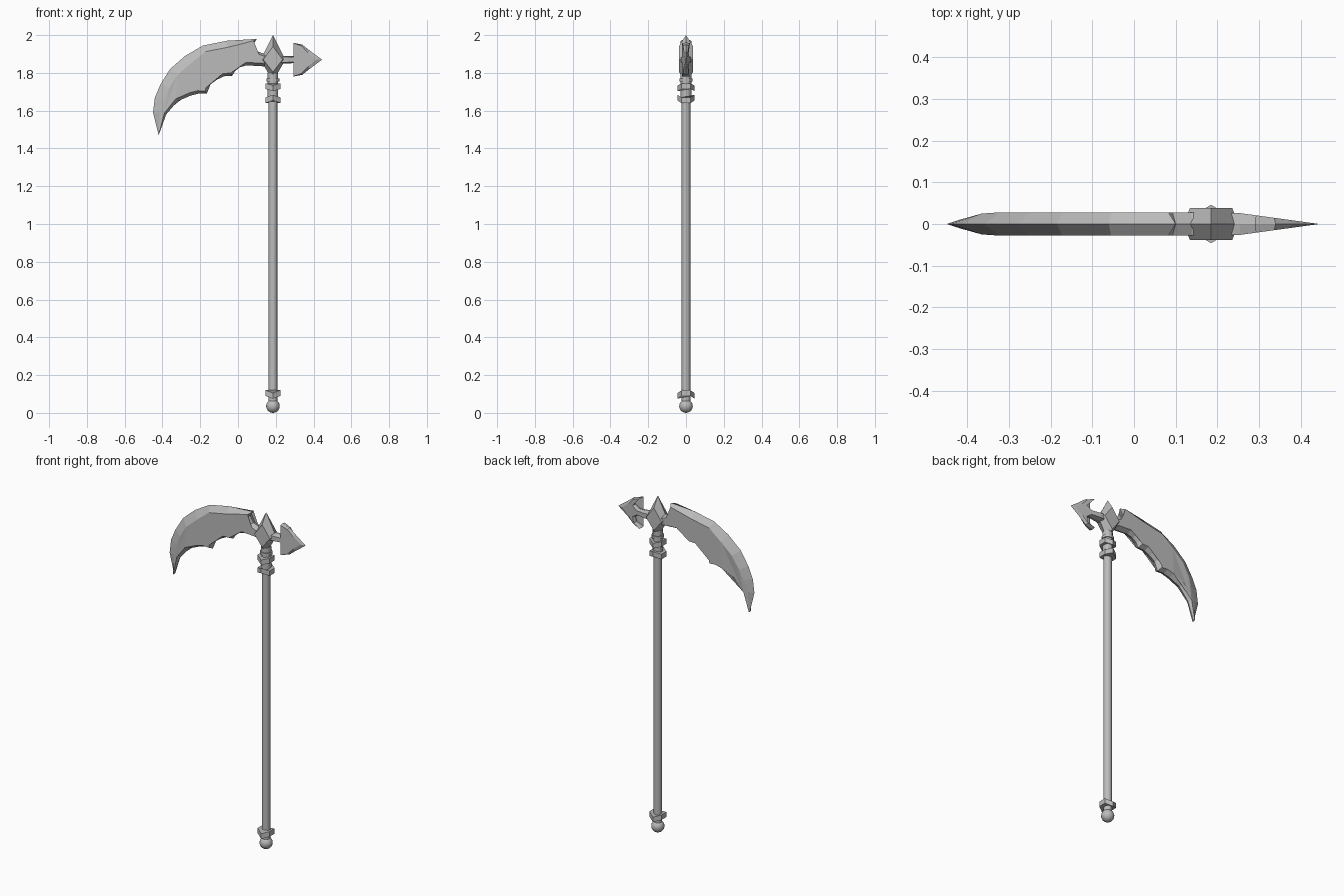
import bpy
import bmesh
import math
from mathutils import Vector

cube = bpy.data.objects.get("Cube")
if cube:
    bpy.data.objects.remove(cube, do_unlink=True)

steel = bpy.data.materials.new("grey_steel")
steel.use_nodes = True
GREY = (0.5, 0.5, 0.5, 1)
steel.diffuse_color = GREY
steel.node_tree.nodes["Principled BSDF"].inputs["Base Color"].default_value = GREY

AXIS = 0.185     # x of the pole
MID = 1.87       # height of the head centre


def finish(obj, name):
    obj.name = name
    obj.data.materials.clear()
    obj.data.materials.append(steel)
    return obj


def wedge_plate(name, groups, thickness):
    """Plate with a sharp rim at y = 0 and flat cheeks inset by each group's width."""
    rim, widths = [], []
    for width, points in groups:
        rim += [Vector(p) for p in points]
        widths += [width] * len(points)
    n = len(rim)
    area = sum(rim[i - 1].x * rim[i].y - rim[i].x * rim[i - 1].y for i in range(n))
    turn = 1 if area > 0 else -1
    cheek = []
    for i, p in enumerate(rim):
        along = (p - rim[i - 1]).normalized() + (rim[(i + 1) % n] - p).normalized()
        inward = Vector((-along.y, along.x)).normalized() * turn
        cheek.append(p + inward * widths[i])
    bm = bmesh.new()
    edge = [bm.verts.new((p.x, 0, p.y)) for p in rim]
    for side in (-1, 1):
        ring = [bm.verts.new((p.x, side * thickness(p.x), p.y)) for p in cheek]
        for i in range(n):
            j = (i + 1) % n
            bm.faces.new((edge[i], edge[j], ring[j], ring[i]))
        bmesh.ops.triangulate(bm, faces=[bm.faces.new(ring)])
    bmesh.ops.recalc_face_normals(bm, faces=bm.faces)
    mesh = bpy.data.meshes.new(name)
    bm.to_mesh(mesh)
    bm.free()
    obj = bpy.data.objects.new(name, mesh)
    bpy.context.collection.objects.link(obj)
    return finish(obj, name)


def rod(name, radius, bottom, top, sides=12):
    bpy.ops.mesh.primitive_cylinder_add(
        vertices=sides, radius=radius, depth=top - bottom,
        location=(AXIS, 0, (top + bottom) / 2))
    return finish(bpy.context.object, name)


def chevron_ring(name, bottom, top, shift):
    """Hexagonal collar whose front and back corners are shifted in height."""
    obj = rod(name, 0.046, bottom, top, 6)
    for v in obj.data.vertices:
        if abs(v.co.x) < 0.001:
            v.co.z += shift


# Pole, pommel and collars
rod("pole", 0.023, 0.06, 1.7)
bpy.ops.object.shade_smooth_by_angle(angle=math.radians(40))
bpy.ops.mesh.primitive_uv_sphere_add(
    segments=16, ring_count=10, radius=0.036, location=(AXIS, 0, 0.036))
finish(bpy.context.object, "pommel")
bpy.ops.object.shade_smooth_by_angle(angle=math.radians(40))
chevron_ring("pommel_collar", 0.09, 0.12, -0.015)
chevron_ring("upper_collar", 1.715, 1.745, -0.012)
chevron_ring("lower_collar", 1.64, 1.67, 0.014)
rod("neck", 0.028, 1.65, 1.8)
rod("neck_bead", 0.034, 1.755, 1.77)

# Faceted diamond at the centre of the head
wedge_plate("diamond", [
    (0.06, [(AXIS, 2.0)]), (0.015, [(AXIS + 0.066, MID)]),
    (0.05, [(AXIS, 1.755)]), (0.015, [(AXIS - 0.066, MID)])],
    lambda x: 0.038)

# Curved scythe blade: back edge, root notch, scalloped cutting edge
wedge_plate("blade", [
    (0.002, [(-0.42, 1.47)]),
    (0.035, [(-0.45, 1.59)]),
    (0.05, [(-0.44, 1.67), (-0.41, 1.74), (-0.36, 1.82), (-0.28, 1.89)]),
    (0.035, [(-0.185, 1.945), (-0.06, 1.97)]),
    (0.02, [(0.1, 1.98)]),
    (0.012, [(0.08, 1.95), (0.1, 1.915), (0.14, 1.9), (0.18, 1.9), (0.18, 1.835)]),
    (0.016, [(0.13, 1.835), (0.045, 1.84), (0.01, 1.83), (-0.015, 1.81),
             (-0.03, 1.785), (-0.075, 1.782), (-0.11, 1.765), (-0.145, 1.74),
             (-0.155, 1.715), (-0.165, 1.69), (-0.21, 1.69), (-0.25, 1.68),
             (-0.32, 1.65)]),
    (0.012, [(-0.38, 1.58)])],
    lambda x: 0.028 * min(1, max(0, (x + 0.455) / 0.1)))

# Barbed rear spike, mirrored about the head centre
half = [
    (0.006, [(0.19, 1.89), (0.255, 1.89), (0.31, 1.888)]),
    (0.005, [(0.338, 1.905), (0.33, 1.935)]),
    (0.003, [(0.29, 1.96)]),
    (0.008, [(0.34, 1.95)]),
    (0.015, [(0.38, 1.918)])]
mirrored = [(w, [(x, 2 * MID - z) for x, z in reversed(pts)]) for w, pts in reversed(half)]
wedge_plate("rear_spike", half + [(0.03, [(0.445, MID)])] + mirrored,
            lambda x: 0.026 * min(1, max(0, (0.445 - x) / 0.19)))
